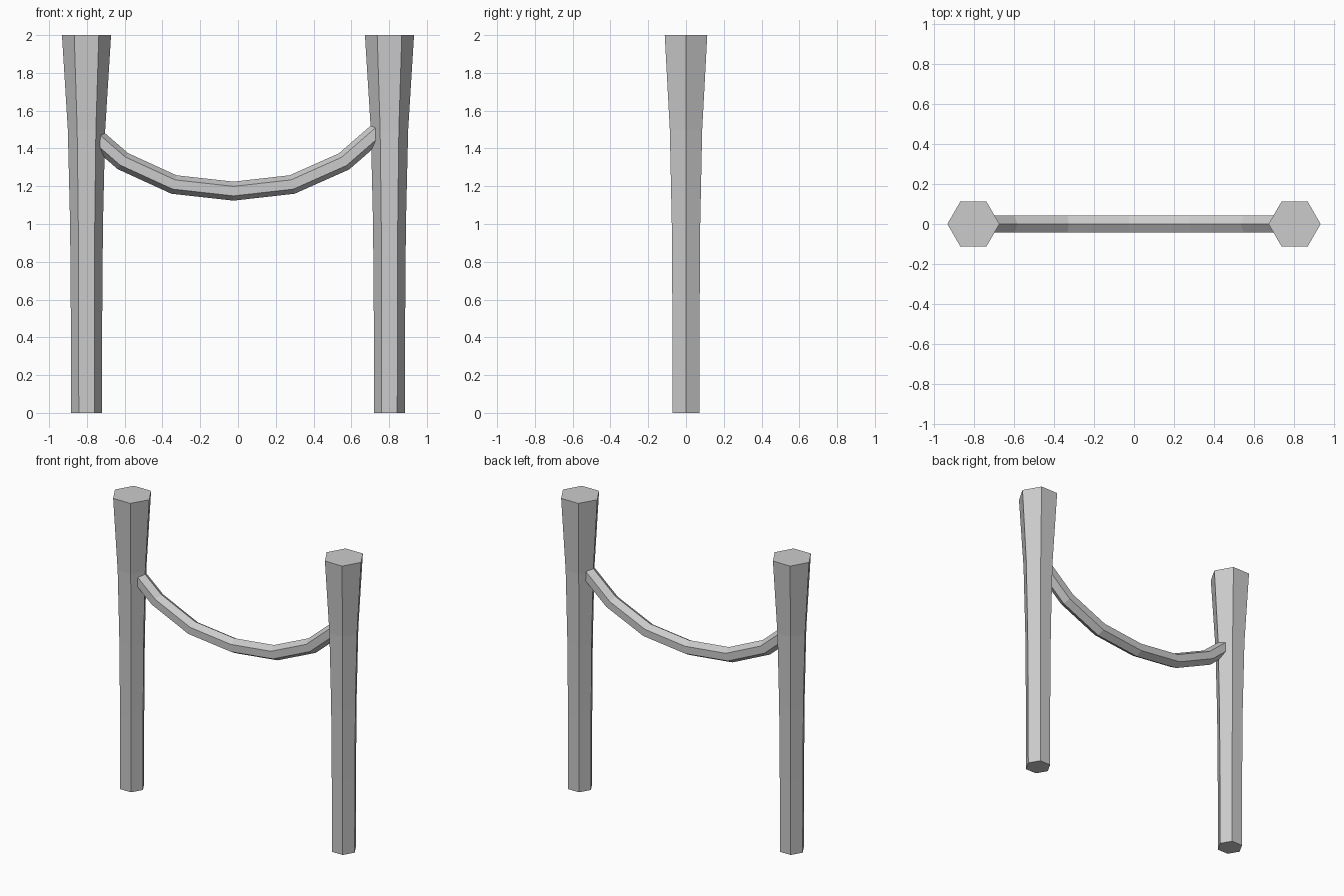
import bpy
from math import cos, sin, pi
from mathutils import Vector

if "Cube" in bpy.data.objects:
    bpy.data.objects.remove(bpy.data.objects["Cube"])


def loft(name, rings):
    """Join rings of equal size into a capped flat-faced solid."""
    n = len(rings[0])
    verts = [v for ring in rings for v in ring]
    faces = [tuple(reversed(range(n)))]
    for k in range(len(rings) - 1):
        a, b = k * n, (k + 1) * n
        for i in range(n):
            j = (i + 1) % n
            faces.append((a + i, a + j, b + j, b + i))
    faces.append(tuple(range(len(verts) - n, len(verts))))
    mesh = bpy.data.meshes.new(name)
    mesh.from_pydata(verts, [], faces)
    mesh.update()
    obj = bpy.data.objects.new(name, mesh)
    bpy.context.collection.objects.link(obj)
    return obj


ANGLES = [i * pi / 3 for i in range(6)]

# Hexagonal posts flaring towards the top: (height, radius)
POST = [(0, 0.082), (0.5, 0.083), (1.0, 0.087), (1.5, 0.099), (2.0, 0.13)]
for name, x in (("left_post", -0.802), ("right_post", 0.802)):
    rings = [[(r * cos(a), r * sin(a), z) for a in ANGLES] for z, r in POST]
    loft(name, rings).location.x = x

# Sagging hexagonal rope, ends buried in the posts: (x, z)
PATH = [(-0.83, 1.524), (-0.61, 1.333), (-0.339, 1.209), (-0.024, 1.174),
        (0.286, 1.209), (0.561, 1.331), (0.785, 1.526)]
ROPE_R = 0.05
pts = [Vector((x, 0, z)) for x, z in PATH]
rings = []
for i, p in enumerate(pts):
    before = (p - pts[max(i - 1, 0)]).normalized()
    after = (pts[min(i + 1, len(pts) - 1)] - p).normalized()
    tangent = (before + after).normalized()
    side = Vector((0, 1, 0))
    up = tangent.cross(side)
    # Widen at the bends so each segment keeps its thickness
    miter = 1 / tangent.dot(after if after.length else before)
    rings.append([p + ROPE_R * (up * cos(a) * miter - side * sin(a))
                  for a in reversed(ANGLES)])
loft("rope", rings)
